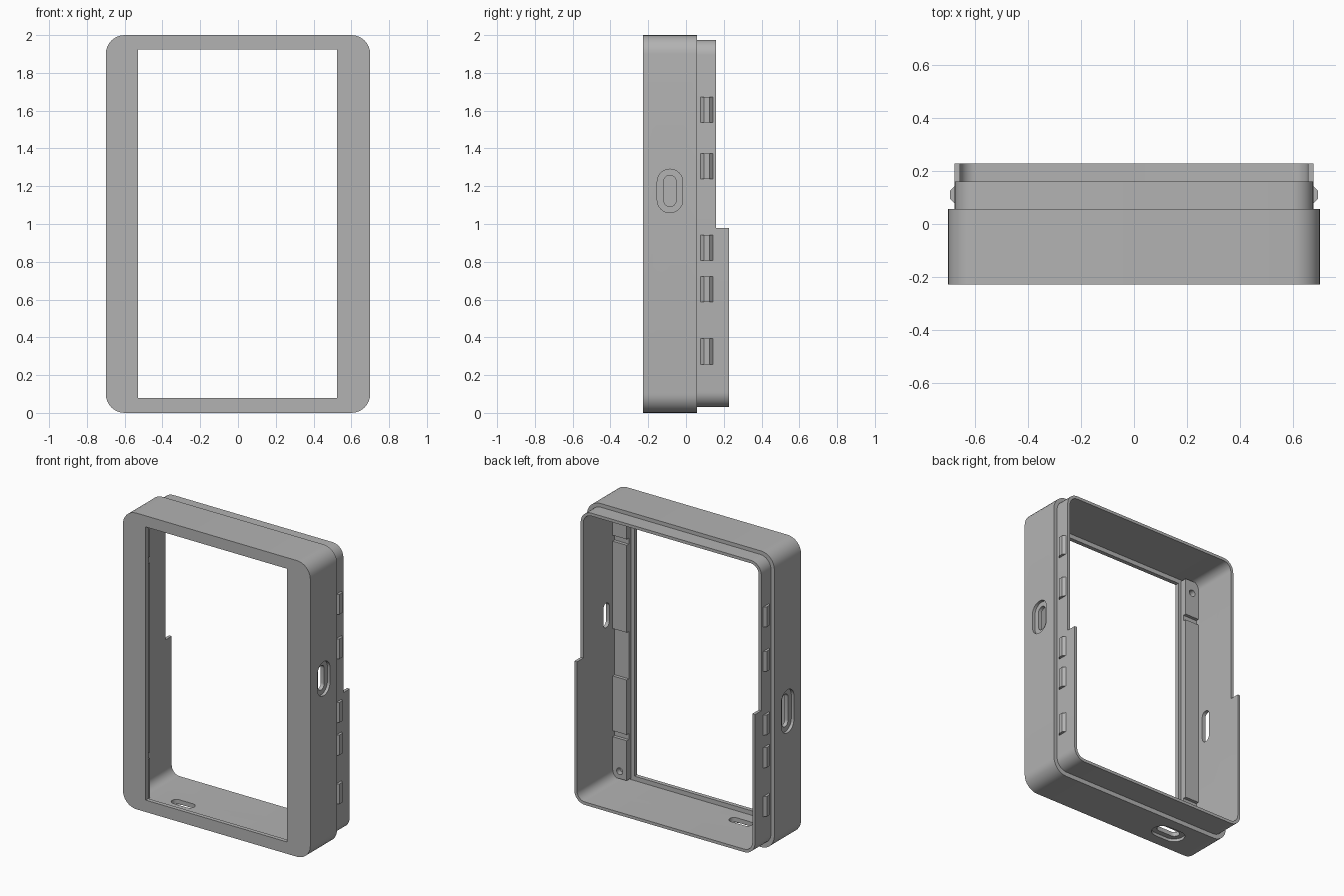
import bpy, bmesh
from math import sin, cos, pi, radians
from mathutils import Vector

cube = bpy.data.objects.get("Cube")
if cube:
    bpy.data.objects.remove(cube, do_unlink=True)

grey = bpy.data.materials.new("plain grey")
grey.use_nodes = True
grey.diffuse_color = (0.45, 0.45, 0.45, 1)
grey.node_tree.nodes["Principled BSDF"].inputs["Base Color"].default_value = (0.45, 0.45, 0.45, 1)

# Maps (across, up, depth) to world axes for each extrusion direction
AXES = {
    "x": lambda u, v, d: Vector((d, u, v)),
    "y": lambda u, v, d: Vector((u, d, v)),
    "z": lambda u, v, d: Vector((u, v, d)),
}


def prism(name, axis, outline, d0, d1):
    """Extrude a 2D outline along an axis."""
    place = AXES[axis]
    bm = bmesh.new()
    face = bm.faces.new([bm.verts.new(place(u, v, d0)) for u, v in outline])
    moved = bmesh.ops.extrude_face_region(bm, geom=[face])["geom"]
    verts = [g for g in moved if isinstance(g, bmesh.types.BMVert)]
    bmesh.ops.translate(bm, verts=verts, vec=place(0, 0, d1 - d0))
    bmesh.ops.recalc_face_normals(bm, faces=bm.faces)
    mesh = bpy.data.meshes.new(name)
    bm.to_mesh(mesh)
    bm.free()
    mesh.materials.append(grey)
    obj = bpy.data.objects.new(name, mesh)
    bpy.context.collection.objects.link(obj)
    return obj


def rounded(u0, u1, v0, v1, r, steps=8):
    """Outline of a rectangle with round corners."""
    corners = [(u1 - r, v1 - r), (u0 + r, v1 - r), (u0 + r, v0 + r), (u1 - r, v0 + r)]
    pts = []
    for quarter, (cu, cv) in enumerate(corners):
        for i in range(steps + 1):
            a = (quarter + i / steps) * pi / 2
            pts.append((cu + r * cos(a), cv + r * sin(a)))
    return pts


def slot(axis, u, v, width, height, d0, d1):
    """Cutter with fully rounded ends."""
    r = min(width, height) / 2 - 0.0005
    return prism("cutter", axis, rounded(u - width / 2, u + width / 2,
                 v - height / 2, v + height / 2, r), d0, d1)


def box(name, x0, x1, y0, y1, z0, z1):
    return prism(name, "y", [(x0, z0), (x1, z0), (x1, z1), (x0, z1)], y0, y1)


def cut(obj, cutters):
    """Subtract the cutters, then discard them."""
    for c in cutters:
        c.hide_render = True
        mod = obj.modifiers.new("cut", "BOOLEAN")
        mod.operation, mod.solver, mod.object = "DIFFERENCE", "EXACT", c
    bpy.context.view_layer.update()
    evaluated = obj.evaluated_get(bpy.context.evaluated_depsgraph_get())
    mesh = bpy.data.meshes.new_from_object(evaluated)
    obj.modifiers.clear()
    obj.data = mesh
    for c in cutters:
        bpy.data.objects.remove(c, do_unlink=True)


FRONT, PLATE, SEAM, STEP, BACK = -0.228, -0.2, 0.057, 0.16, 0.228
INNER = 0.655


def cavity():
    return prism("cutter", "y", rounded(-INNER, INNER, 0.05, 1.955, 0.06), PLATE, 0.4)


# Front housing: bezel plate and side walls, with three stepped port openings
housing = prism("front_housing", "y", rounded(-0.7, 0.7, 0, 2, 0.1), FRONT, SEAM)
PORT_Y = -0.085
cut(housing, [
    cavity(),
    box("cutter", -0.53, 0.525, -0.4, 0, 0.08, 1.925),
    slot("x", PORT_Y, 1.175, 0.135, 0.23, 0.68, 0.8),
    slot("x", PORT_Y, 1.175, 0.065, 0.165, 0.6, 0.8),
    slot("x", PORT_Y, 0.89, 0.135, 0.29, -0.8, -0.68),
    slot("x", PORT_Y, 0.89, 0.065, 0.22, -0.8, -0.6),
    slot("z", -0.35, PORT_Y, 0.23, 0.135, -0.1, 0.02),
    slot("z", -0.35, PORT_Y, 0.165, 0.065, -0.1, 0.1),
])

# Thin rear lip, deeper over the lower half
lip = prism("rear_lip", "y", rounded(-0.675, 0.675, 0.03, 1.975, 0.08), SEAM, BACK)
cut(lip, [cavity(), box("cutter", -1, 1, STEP, 0.4, 0.98, 2.2)])

parts = [housing, lip]

# Inner mounting rails with shallow notches and a screw hole
for side, label in ((1, "left"), (-1, "right")):
    x0, x1 = sorted((side * 0.55, side * INNER))
    rail = box(label + "_rail", x0, x1, PLATE, -0.153, 0.06, 1.945)
    notches = [(0.33, 0.37), (1.65, 1.69)]
    hole_z = 1.86
    if side > 0:
        notches.append((0.74, 1.06))
        hole_z = 0.11
    cutters = [box("cutter", x0 - 0.1, x1 + 0.1, -0.175, 0, a, b) for a, b in notches]
    cutters.append(slot("y", side * 0.603, hole_z, 0.045, 0.045, -0.19, 0))
    cut(rail, cutters)
    parts.append(rail)

# Snap clips with bevelled edges along both sides of the lip
for side, label in ((1, "left"), (-1, "right")):
    profile = [(side * x, y) for x, y in
               ((0.67, 0.078), (0.675, 0.078), (0.692, 0.095),
                (0.692, 0.125), (0.675, 0.142), (0.67, 0.142))]
    for n, z in enumerate((0.325, 0.655, 0.875, 1.305, 1.605)):
        parts.append(prism(f"{label}_clip_{n + 1}", "z", profile, z - 0.068, z + 0.068))

# Smooth the round corners while keeping edges crisp
bpy.ops.object.select_all(action="DESELECT")
for obj in parts:
    obj.select_set(True)
bpy.context.view_layer.objects.active = housing
bpy.ops.object.shade_smooth_by_angle(angle=radians(30))
